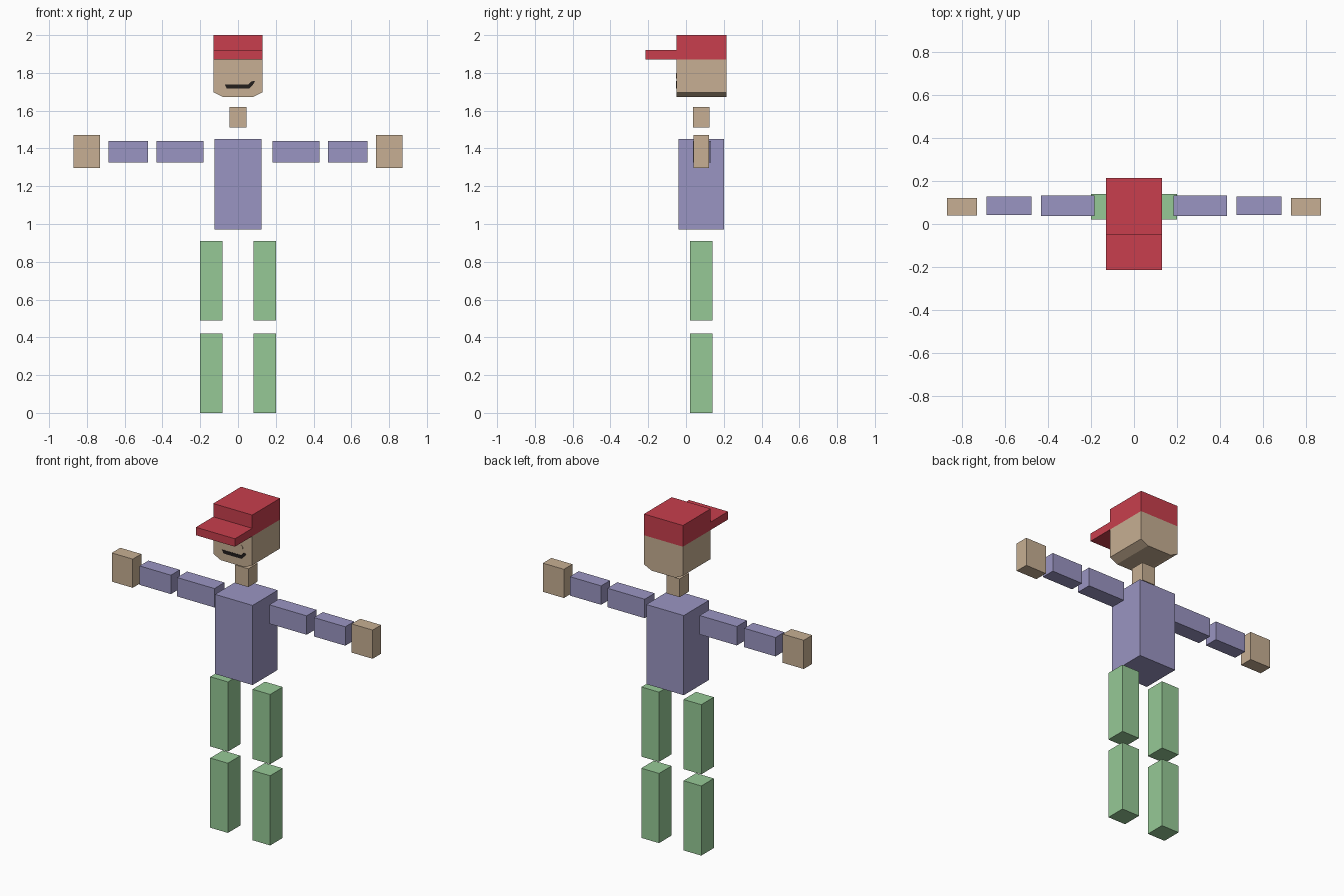
import bpy, bmesh, math

if "Cube" in bpy.data.objects:
    bpy.data.objects.remove(bpy.data.objects["Cube"])


def material(name, rgb):
    """Flat colour given as 0-255 display values, stored linear."""
    m = bpy.data.materials.new(name)
    lin = [((c / 255 + 0.055) / 1.055) ** 2.4 for c in rgb]
    m.diffuse_color = (*lin, 1)
    m.use_nodes = True
    m.node_tree.nodes["Principled BSDF"].inputs["Base Color"].default_value = m.diffuse_color
    return m


SKIN = material("skin tan", (199, 175, 147))
SHIRT = material("shirt lavender", (154, 149, 194))
TROUSERS = material("trouser green", (150, 201, 150))
CAP = material("cap red", (200, 63, 77))
MOUTH = material("mouth dark", (35, 30, 28))


def finish(name, bm, *mats):
    bmesh.ops.recalc_face_normals(bm, faces=bm.faces[:])
    me = bpy.data.meshes.new(name)
    bm.to_mesh(me)
    bm.free()
    for m in mats:
        me.materials.append(m)
    ob = bpy.data.objects.new(name, me)
    bpy.context.collection.objects.link(ob)
    return ob


def box(name, x, y, z, mat):
    """Box from (min, max) pairs."""
    bm = bmesh.new()
    bmesh.ops.create_cube(bm, size=1)
    for v in bm.verts:
        v.co = [r[0] if c < 0 else r[1] for c, r in zip(v.co, (x, y, z))]
    return finish(name, bm, mat)


def prism(profile, y0, y1):
    """Front (x, z) outline extruded from y0 to y1."""
    bm = bmesh.new()
    face = bm.faces.new([bm.verts.new((x, y0, z)) for x, z in profile])
    ext = bmesh.ops.extrude_face_region(bm, geom=[face])["geom"]
    for v in ext:
        if isinstance(v, bmesh.types.BMVert):
            v.co.y = y1
    return bm


# Torso and neck
box("torso", (-.125, .125), (-.04, .2), (.97, 1.45), SHIRT)
box("neck", (-.044, .044), (.036, .124), (1.51, 1.62), SKIN)

# Head with a bevelled jaw; everything above the hat line is cap coloured
HAT_LINE, FACE_Y = 1.872, -.05
head = prism([(-.13, 2), (-.13, 1.697), (-.08, 1.672),
              (.08, 1.672), (.13, 1.697), (.13, 2)], FACE_Y, .215)
bmesh.ops.bisect_plane(head, geom=head.verts[:] + head.edges[:] + head.faces[:],
                       plane_co=(0, 0, HAT_LINE), plane_no=(0, 0, 1))
for f in head.faces:
    f.material_index = int(f.calc_center_median().z > HAT_LINE)
finish("head_and_cap", head, SKIN, CAP)
box("cap_brim", (-.13, .13), (-.215, FACE_Y), (HAT_LINE, 1.92), CAP)

# Lopsided smile
smile = [(-.07, 1.738), (-.06, 1.718), (.06, 1.718), (.078, 1.735),
         (.09, 1.757), (.07, 1.755), (.055, 1.738)]
finish("mouth", prism(smile, FACE_Y - .002, FACE_Y + .002), MOUTH)

# Paired parts: limbs, hands and eyes
PAIRED = [
    ("upper_arm", (.183, .432), (.037, .132), (1.326, 1.44), SHIRT),
    ("forearm", (.477, .686), (.042, .127), (1.326, 1.44), SHIRT),
    ("hand", (.73, .87), (.04, .121), (1.297, 1.47), SKIN),
    ("thigh", (.082, .2), (.021, .14), (.49, .91), TROUSERS),
    ("shin", (.082, .2), (.021, .14), (0, .42), TROUSERS),
]
for side, s in (("left", 1), ("right", -1)):
    for part, x, y, z, mat in PAIRED:
        box(f"{side}_{part}", sorted(s * v for v in x), y, z, mat)
    ring = [(s * .053 + .015 * math.cos(a * math.tau / 16),
             1.785 + .015 * math.sin(a * math.tau / 16)) for a in range(16)]
    finish(f"{side}_eye", prism(ring, FACE_Y - .002, FACE_Y + .002), SKIN)
